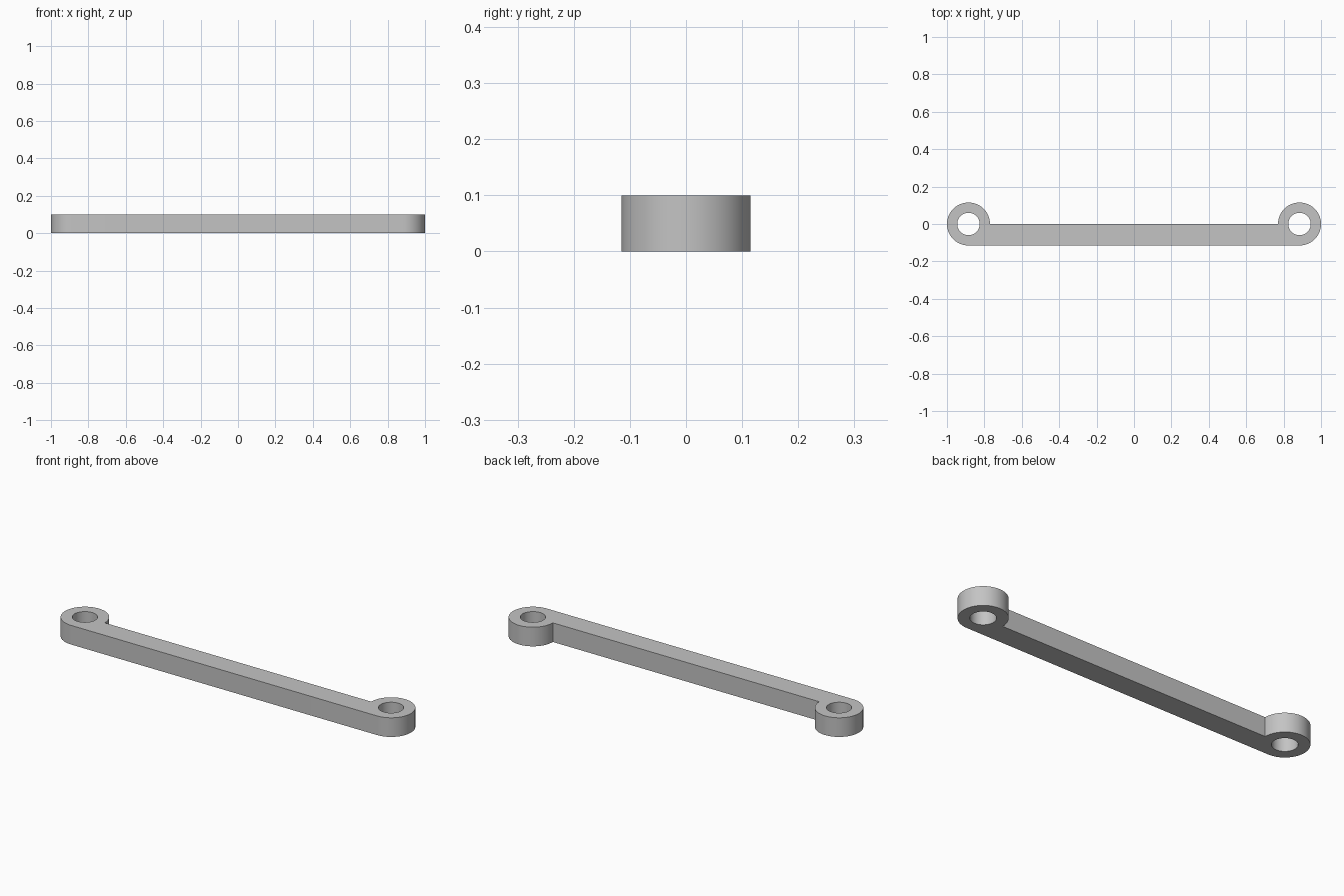
import bpy, bmesh
from math import radians, cos, sin

cube = bpy.data.objects.get("Cube")
if cube:
    bpy.data.objects.remove(cube, do_unlink=True)

END_X, OUTER_R, HOLE_R, HEIGHT, STEPS = 0.885, 0.115, 0.06, 0.1, 48

grey = bpy.data.materials.new("light_grey")
grey.use_nodes = True
grey.diffuse_color = (0.55, 0.55, 0.55, 1)
grey.node_tree.nodes["Principled BSDF"].inputs["Base Color"].default_value = grey.diffuse_color


def arc(cx, radius, start, end, steps):
    angles = [radians(start + (end - start) * i / steps) for i in range(steps + 1)]
    return [(cx + radius * cos(a), radius * sin(a), 0) for a in angles]


def add_loop(bm, points):
    verts = [bm.verts.new(p) for p in points]
    for a, b in zip(verts, verts[1:] + verts[:1]):
        bm.edges.new((a, b))


bm = bmesh.new()

# Outer profile: two round eyes joined by a bar along their front half
add_loop(bm, arc(END_X, OUTER_R, -90, 180, STEPS) + arc(-END_X, OUTER_R, 0, 270, STEPS))

# Bolt holes
for side in (-1, 1):
    add_loop(bm, arc(side * END_X, HOLE_R, 0, 360, STEPS)[:-1])

# Fill the profile and raise it to full thickness
bmesh.ops.triangle_fill(bm, edges=bm.edges[:], use_beauty=True, normal=(0, 0, 1))
raised = bmesh.ops.extrude_face_region(bm, geom=bm.faces[:], use_keep_orig=True)["geom"]
bmesh.ops.translate(bm, vec=(0, 0, HEIGHT),
                    verts=[g for g in raised if isinstance(g, bmesh.types.BMVert)])
bmesh.ops.recalc_face_normals(bm, faces=bm.faces[:])

mesh = bpy.data.meshes.new("link_bar")
bm.to_mesh(mesh)
bm.free()
mesh.materials.append(grey)
link = bpy.data.objects.new("link_bar", mesh)
bpy.context.collection.objects.link(link)

# Smooth round walls with crisp rims
bpy.ops.object.select_all(action="DESELECT")
link.select_set(True)
bpy.context.view_layer.objects.active = link
bpy.ops.object.shade_smooth_by_angle(angle=radians(30))
